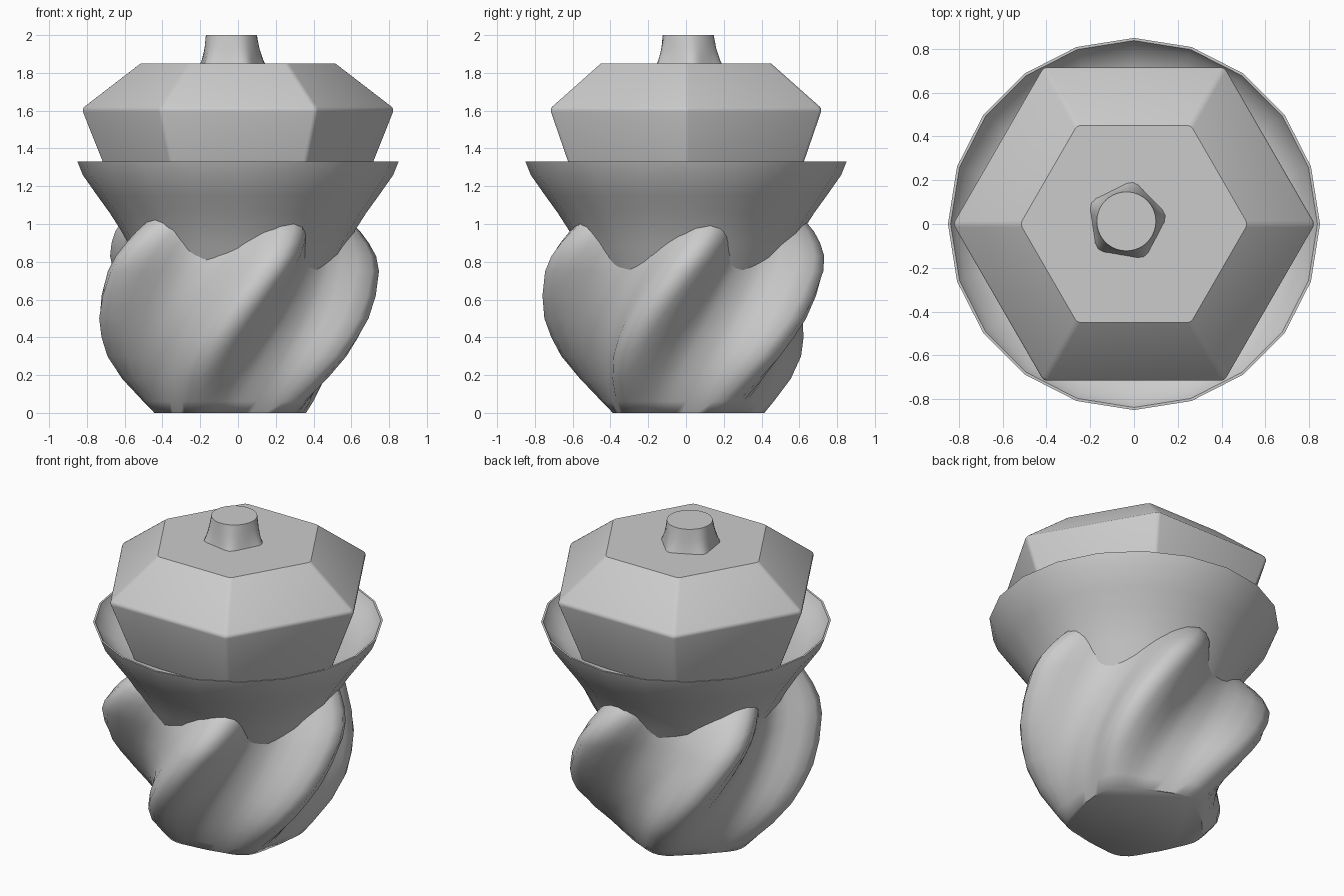
import bpy, bmesh
from math import sin, cos, pi, radians

if "Cube" in bpy.data.objects:
    bpy.data.objects.remove(bpy.data.objects["Cube"])


def loft(name, rings, sides, angle=40, bevel=0):
    """Skin rings of (z, mean radius, lobe depth, twist in degrees, cx, cy); five lobes."""
    bm = bmesh.new()
    loops = []
    for z, r, depth, twist, cx, cy in rings:
        loop = []
        for i in range(sides):
            p = 2 * pi * i / sides
            a = p + radians(twist)  # the mesh twists along with the lobes
            # narrow crests, broad valleys
            rad = r + depth * (cos(5 * p) + 0.2 * cos(10 * p))
            loop.append(bm.verts.new((cx + rad * cos(a), cy + rad * sin(a), z)))
        loops.append(loop)
    for lo, hi in zip(loops, loops[1:]):
        for i in range(sides):
            j = (i + 1) % sides
            bm.faces.new((lo[i], lo[j], hi[j], hi[i]))
    bm.faces.new(loops[0][::-1])
    bm.faces.new(loops[-1])
    if bevel:
        # soften the edges between the side facets only
        edges = [e for e in bm.edges if all(len(f.verts) == 4 for f in e.link_faces)]
        bmesh.ops.bevel(bm, geom=edges, offset=bevel, segments=2, profile=0.5,
                        affect='EDGES')
    bmesh.ops.recalc_face_normals(bm, faces=bm.faces[:])
    mesh = bpy.data.meshes.new(name)
    bm.to_mesh(mesh)
    bm.free()
    obj = bpy.data.objects.new(name, mesh)
    bpy.context.collection.objects.link(obj)
    bpy.ops.object.select_all(action='DESELECT')
    obj.select_set(True)
    bpy.context.view_layer.objects.active = obj
    bpy.ops.object.shade_smooth_by_angle(angle=radians(angle))
    return obj


# Twisted, five-lobed bulb: (z, crest radius, valley radius)
profile = [(0, .42, .375), (.06, .475, .41), (.18, .585, .455), (.30, .67, .49),
           (.40, .715, .51), (.50, .75, .525), (.62, .768, .535), (.75, .775, .535),
           (.83, .76, .53), (.90, .725, .515), (.96, .685, .50), (1.02, .63, .46),
           (1.08, .52, .40)]
rings = []
for z, crest, valley in profile:
    d = (crest - valley) / 2
    rings.append((z, crest - 1.2 * d, d, -117 + 57 * z, -.028, 0))
loft("body", rings, 60, angle=60)

# Flared twenty-sided collar with a thin rim and shallow dished inside
collar = [(.70, .48), (.78, .525), (.88, .572), (.97, .622), (1.06, .68), (1.15, .745),
          (1.26, .822), (1.33, .85), (1.33, .838), (1.28, .81), (1.22, .72), (1.20, .60)]
loft("collar", [(z, r, 0, 0, 0, 0) for z, r in collar], 20)

# Six-sided faceted lid
lid = [(1.19, .665), (1.61, .832), (1.85, .52)]
loft("lid", [(z, r, 0, 0, 0, 0) for z, r in lid], 6, angle=35, bevel=.015)

# Small off-centre knob with a wavy foot
knob = [(1.83, .172, .015), (1.87, .158, .01), (1.93, .145, .004), (2.0, .135, 0)]
loft("knob", [(z, r, d, 8, -.035, .012) for z, r, d in knob], 40)
